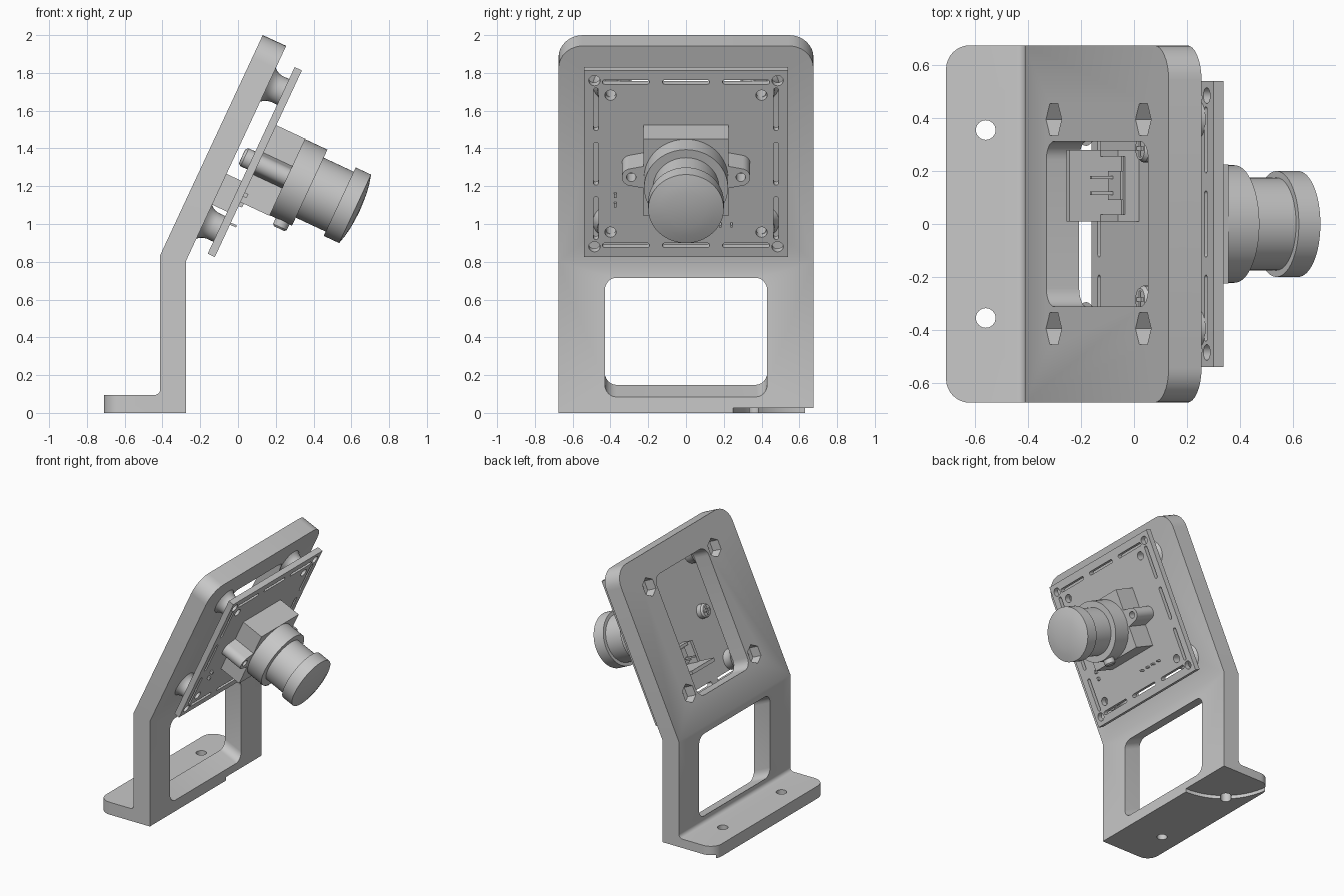
import bpy, bmesh, math
from mathutils import Matrix, Vector

if "Cube" in bpy.data.objects:
    bpy.data.objects.remove(bpy.data.objects["Cube"])

grey = bpy.data.materials.new("plain_grey")
grey.use_nodes = True
COLOUR = (0.58, 0.58, 0.58, 1)
grey.diffuse_color = COLOUR
grey.node_tree.nodes["Principled BSDF"].inputs["Base Color"].default_value = COLOUR

# Tilted frame: x = across, y = up the panel, z = out of the panel front
TILT = math.radians(25)
S, C = math.sin(TILT), math.cos(TILT)
PANEL = Matrix(((0, S, C, -0.01), (1, 0, 0, 0), (0, C, -S, 1.374), (0, 0, 0, 1)))
WORLD = Matrix.Identity(4)


# ---- helpers ----
def arc(cx, cy, r, a0, a1, n):
    return [(cx + r * math.cos(math.radians(a0 + (a1 - a0) * i / n)),
             cy + r * math.sin(math.radians(a0 + (a1 - a0) * i / n))) for i in range(n + 1)]


def circle(cx, cy, r, n=32):
    return arc(cx, cy, r, 0, 360, n)[:-1]


def rounded(cx, cy, w, h, r):
    pts = []
    for k, (sx, sy) in enumerate(((1, 1), (-1, 1), (-1, -1), (1, -1))):
        pts += arc(cx + sx * (w / 2 - r), cy + sy * (h / 2 - r), r, k * 90, k * 90 + 90, 6)
    return pts


def box(x0, x1, y0, y1):
    return [(x0, y0), (x1, y0), (x1, y1), (x0, y1)]


def prism(bm, pts, z0, z1, mat=PANEL):
    low = [bm.verts.new(mat @ Vector((x, y, z0))) for x, y in pts]
    top = [bm.verts.new(mat @ Vector((x, y, z1))) for x, y in pts]
    n = len(pts)
    faces = [bm.faces.new(low[::-1]), bm.faces.new(top)]
    faces += [bm.faces.new((low[i], low[(i + 1) % n], top[(i + 1) % n], top[i])) for i in range(n)]
    bmesh.ops.recalc_face_normals(bm, faces=faces)


def lathe(bm, profile, mat=PANEL, n=48, closed=False):
    """Turn (radius, height) points about the local z axis."""
    rings = []
    for r, z in profile:
        if r == 0:
            rings.append([bm.verts.new(mat @ Vector((0, 0, z)))] * n)
        else:
            rings.append([bm.verts.new(mat @ Vector((x, y, z))) for x, y in circle(0, 0, r, n)])
    pairs = list(zip(rings, rings[1:])) + ([(rings[-1], rings[0])] if closed else [])
    faces = []
    for a, b in pairs:
        for i in range(n):
            j = (i + 1) % n
            corners = list(dict.fromkeys((a[i], a[j], b[j], b[i])))
            faces.append(bm.faces.new(corners))
    bmesh.ops.recalc_face_normals(bm, faces=faces)


def make(name, bm):
    me = bpy.data.meshes.new(name)
    bm.to_mesh(me)
    bm.free()
    ob = bpy.data.objects.new(name, me)
    bpy.context.scene.collection.objects.link(ob)
    return ob


def finish(name, bm, *cutters):
    """Make the object, subtract each cutter in turn, then colour and shade it."""
    ob = make(name, bm)
    for cutter in cutters:
        cut = make(name + "_cutter", cutter)
        cut.hide_render = True
        mod = ob.modifiers.new("cut", "BOOLEAN")
        mod.operation, mod.object, mod.solver = "DIFFERENCE", cut, "EXACT"
        graph = bpy.context.evaluated_depsgraph_get()
        result = bpy.data.meshes.new_from_object(ob.evaluated_get(graph))
        ob.modifiers.clear()
        ob.data = result
        bpy.data.objects.remove(cut)
    ob.data.materials.clear()
    ob.data.materials.append(grey)
    bpy.ops.object.select_all(action="DESELECT")
    ob.select_set(True)
    bpy.context.view_layer.objects.active = ob
    bpy.ops.object.shade_smooth_by_angle(angle=math.radians(32))


CORNERS = [(sx, sy) for sx in (-1, 1) for sy in (-1, 1)]

# ---- bracket: foot, post and tilted panel from one side profile ----
SIDE = Matrix(((1, 0, 0, 0), (0, 0, -1, 0), (0, 1, 0, 0), (0, 0, 0, 1)))
bm = bmesh.new()
profile = [(-0.71, 0), (-0.275, 0), (-0.275, 0.805), (0.255, 1.943), (0.131, 2.0),
           (-0.412, 0.835)] + arc(-0.442, 0.125, 0.03, 0, -90, 6) + [(-0.71, 0.095)]
prism(bm, profile, -0.675, 0.675, SIDE)
for size, test in ((0.13, lambda p: p.z > 1.9), (0.09, lambda p: p.x < -0.7)):
    edges = [e for e in bm.edges if all(test(v.co) for v in e.verts)
             and abs(e.verts[0].co.y - e.verts[1].co.y) < 0.01]
    bmesh.ops.bevel(bm, geom=edges, offset=size, segments=8, profile=0.5, affect="EDGES")
bmesh.ops.recalc_face_normals(bm, faces=bm.faces)

windows, pockets, holes = bmesh.new(), bmesh.new(), bmesh.new()
prism(windows, rounded(0, -0.012, 0.625, 0.91, 0.07), -0.3, 0.1)
prism(windows, rounded(0, -0.995, 0.86, 0.571, 0.06), -0.3, 0.5)
prism(pockets, circle(-0.275, 0.675, 0.425, 64), -0.1, 0.027, WORLD)   # relief under the foot
for s in (-1, 1):
    prism(holes, circle(-0.56, s * 0.355, 0.037), -0.1, 0.2, WORLD)
for sx, sy in CORNERS:
    prism(pockets, [(y, x) for x, y in circle(sy * 0.4, sx * 0.395, 0.07, 6)], -0.2, -0.06)
    prism(holes, circle(sx * 0.395, sy * 0.4, 0.03, 20), -0.1, 0.05)
finish("bracket", bm, windows, pockets, holes)

# ---- flared standoffs ----
bm = bmesh.new()
for sx, sy in CORNERS:
    flare = [(0.03, -0.002), (0.1, -0.002), (0.088, 0.012), (0.079, 0.03), (0.075, 0.05),
             (0.075, 0.088), (0.03, 0.088)]
    lathe(bm, flare, PANEL @ Matrix.Translation((sx * 0.395, sy * 0.4, 0)), 32, True)
finish("standoffs", bm)

# ---- circuit board with slots and holes ----
bm, cut = bmesh.new(), bmesh.new()
prism(bm, box(-0.54, 0.54, -0.545, 0.545), 0.088, 0.13)
for sx, sy in CORNERS:
    prism(cut, circle(sx * 0.4, sy * 0.4, 0.03, 20), 0, 0.2)
    prism(cut, circle(sx * 0.485, sy * 0.485, 0.03, 20), 0, 0.2)
for s in (-1, 1):
    for k in (-1, 0, 1):
        prism(cut, rounded(k * 0.318, s * 0.477, 0.25, 0.026, 0.0129), 0, 0.2)
        prism(cut, rounded(s * 0.477, k * 0.318, 0.026, 0.25, 0.0129), 0, 0.2)
finish("circuit_board", bm, cut)

# ---- lens mount: housing and screw lugs ----
bm = bmesh.new()
prism(bm, box(-0.225, 0.225, -0.225, 0.225), 0.13, 0.3)
finish("lens_housing", bm)
for s, side in ((1, "left"), (-1, "right")):
    bm, cut = bmesh.new(), bmesh.new()
    outline = [(0.22, -0.065)] + arc(0.29, 0, 0.05, -80, 80, 14) + [(0.22, 0.065)]
    prism(bm, [(s * x, y) for x, y in outline], 0.13, 0.3)
    prism(cut, circle(s * 0.29, 0, 0.025, 20), 0.2, 0.4)
    finish(side + "_lug", bm, cut)
    # cross-slotted screw head behind the board
    bm, cut = bmesh.new(), bmesh.new()
    place = PANEL @ Matrix.Translation((s * 0.285, 0, 0))
    lathe(bm, [(0, 0.09), (0.052, 0.09), (0.052, 0.05), (0.042, 0.036), (0, 0.034)], place, 24)
    a, b = 0.032, 0.008
    prism(cut, [(a, b), (b, b), (b, a), (-b, a), (-b, b), (-a, b),
                (-a, -b), (-b, -b), (-b, -a), (b, -a), (b, -b), (a, -b)], 0, 0.055, place)
    finish(side + "_screw", bm, cut)

# ---- lens: focus ring, barrel and domed front cap ----
bm = bmesh.new()
lathe(bm, [(0, 0.29), (0.222, 0.29), (0.222, 0.43), (0.175, 0.43), (0.175, 0.605), (0.2, 0.605),
           (0.2, 0.695), (0.15, 0.708), (0.1, 0.716), (0.05, 0.72), (0, 0.722)], n=64)
finish("lens", bm)
bm = bmesh.new()
down = PANEL @ Matrix.Translation((0, -0.2, 0.375)) @ Matrix.Rotation(math.pi / 2, 4, "X")
lathe(bm, [(0, 0), (0.04, 0), (0.04, 0.055), (0.03, 0.065), (0, 0.065)], down, 24)
finish("lock_screw", bm)

# ---- wire connector behind the board ----
bm = bmesh.new()
prism(bm, box(0.01, 0.28, -0.3, -0.275), -0.13, 0.088)
prism(bm, box(0.09, 0.2, -0.25, -0.14), 0.02, 0.088)
for y in (0.01, 0.255):
    prism(bm, box(y, y + 0.025, -0.275, -0.12), 0.0, 0.088)
prism(bm, box(0.035, 0.255, -0.14, -0.12), 0.03, 0.088)
finish("connector", bm)
bm = bmesh.new()
for k in range(4):
    y = 0.055 + k * 0.06
    prism(bm, box(y, y + 0.012, -0.356, -0.344), 0.12, 0.165)
for y in (0.11, 0.17):
    prism(bm, box(y, y + 0.012, -0.22, -0.208), -0.07, 0.05)
for v in (-0.18, -0.235):
    prism(bm, box(-0.382, -0.368, v - 0.012, v + 0.012), 0.12, 0.15)
finish("connector_pins", bm)
